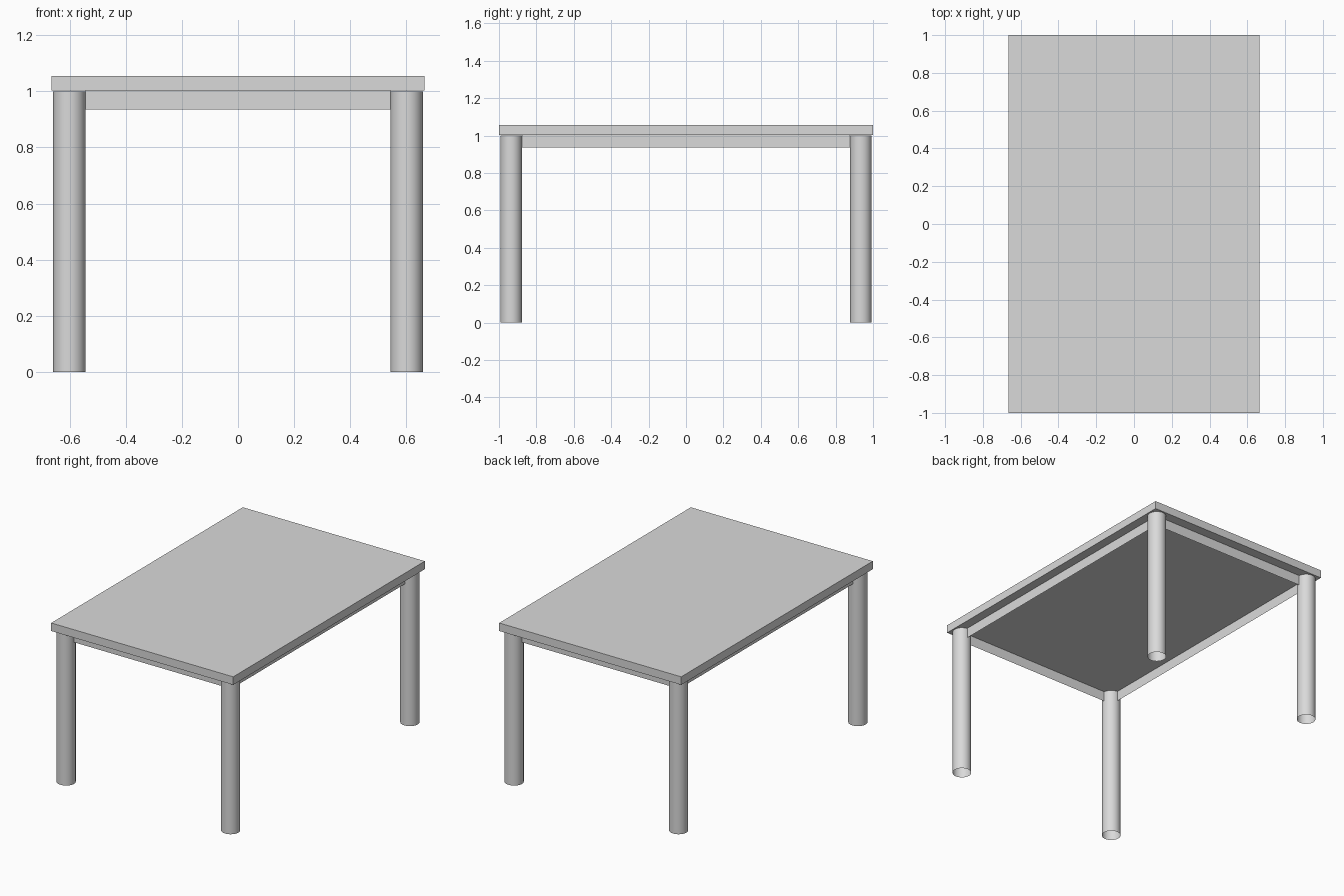
import bpy, bmesh

if "Cube" in bpy.data.objects:
    bpy.data.objects.remove(bpy.data.objects["Cube"])

HALF_X, HALF_Y = 0.665, 1.0
UNDERSIDE, TOP, APRON_LOW = 1.002, 1.055, 0.935
LEG_X, LEG_Y, LEG_R, LEG_TOP = 0.601, 0.935, 0.0575, 1.0
APRON_X, APRON_Y = 0.605, 0.935

grey = bpy.data.materials.new("plain grey")
grey.use_nodes = True
colour = (0.7, 0.7, 0.7, 1)
grey.diffuse_color = colour
grey.node_tree.nodes["Principled BSDF"].inputs["Base Color"].default_value = colour


def make_object(name, bm):
    mesh = bpy.data.meshes.new(name)
    bm.to_mesh(mesh)
    bm.free()
    mesh.materials.append(grey)
    obj = bpy.data.objects.new(name, mesh)
    bpy.context.collection.objects.link(obj)


# Table top slab
bm = bmesh.new()
bmesh.ops.create_cube(bm, size=1)
bmesh.ops.scale(bm, verts=bm.verts, vec=(2 * HALF_X, 2 * HALF_Y, TOP - UNDERSIDE))
bmesh.ops.translate(bm, verts=bm.verts, vec=(0, 0, (TOP + UNDERSIDE) / 2))
make_object("table_top", bm)

# Round tubular legs, open at the ends
for end, y in (("front", -LEG_Y), ("back", LEG_Y)):
    for side, x in (("left", LEG_X), ("right", -LEG_X)):
        bm = bmesh.new()
        bmesh.ops.create_cone(bm, cap_ends=False, segments=48, radius1=LEG_R,
                              radius2=LEG_R, depth=LEG_TOP)
        bmesh.ops.translate(bm, verts=bm.verts, vec=(x, y, LEG_TOP / 2))
        for face in bm.faces:
            face.smooth = True
        make_object(f"{end}_{side}_leg", bm)


# Thin apron panels spanning from leg to leg
def apron(name, start, end):
    bm = bmesh.new()
    corners = [(*start, APRON_LOW), (*end, APRON_LOW),
               (*end, UNDERSIDE), (*start, UNDERSIDE)]
    bm.faces.new([bm.verts.new(c) for c in corners])
    make_object(name, bm)


inner_x, inner_y = LEG_X - LEG_R, LEG_Y - LEG_R
apron("front_apron", (-inner_x, -APRON_Y), (inner_x, -APRON_Y))
apron("back_apron", (inner_x, APRON_Y), (-inner_x, APRON_Y))
apron("left_apron", (APRON_X, -inner_y), (APRON_X, inner_y))
apron("right_apron", (-APRON_X, inner_y), (-APRON_X, -inner_y))
